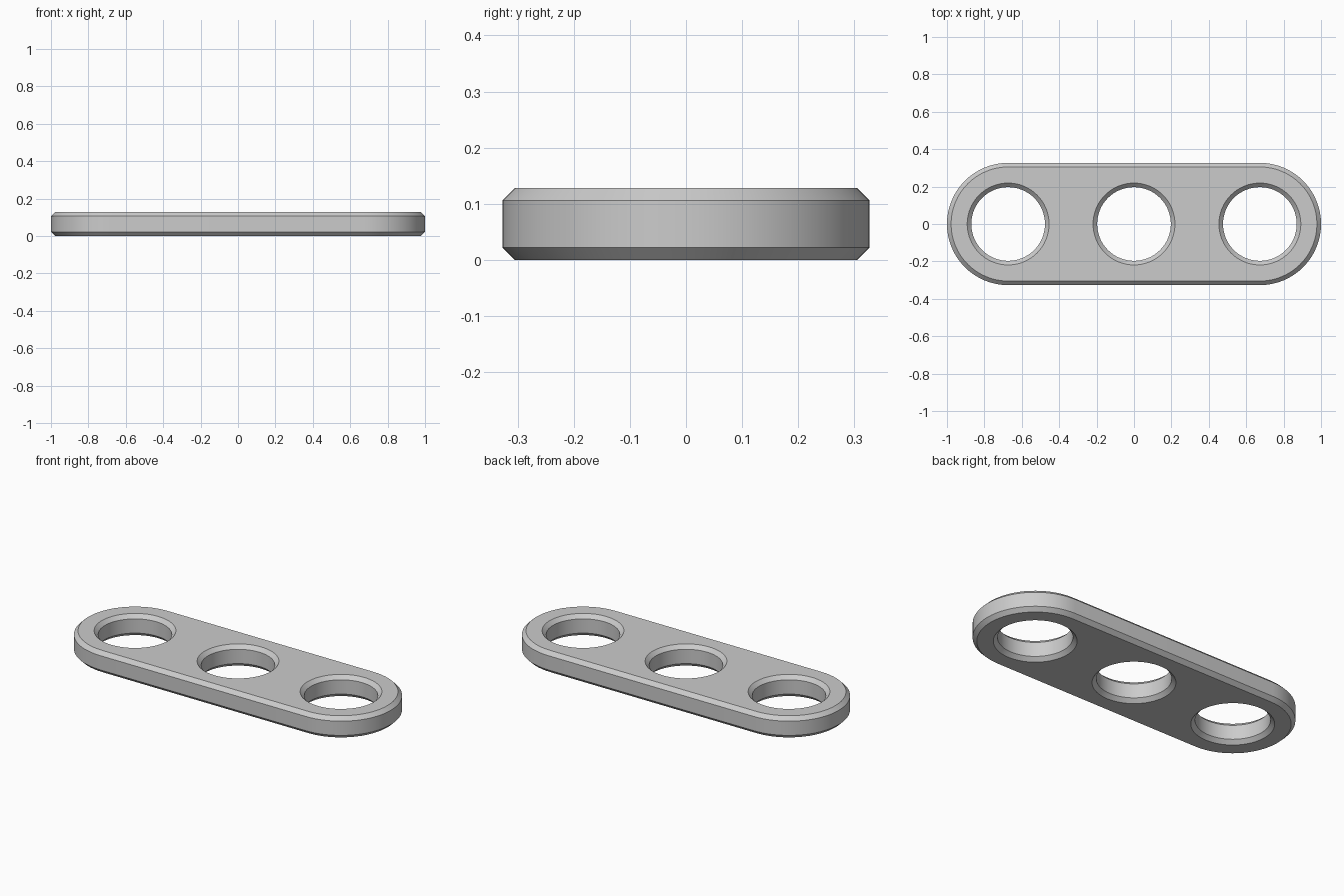
import bpy, bmesh
from math import cos, sin, pi, radians

cube = bpy.data.objects.get("Cube")
if cube:
    bpy.data.objects.remove(cube, do_unlink=True)

HEIGHT = 0.128
CHAMFER = 0.022
END_X = 0.673          # centre of the rounded ends and outer holes
END_R = 0.327
HOLE_R = 0.197
SEGMENTS = 64

grey = bpy.data.materials.new("light grey")
grey.use_nodes = True
colour = (0.6, 0.6, 0.6, 1)
grey.diffuse_color = colour
grey.node_tree.nodes["Principled BSDF"].inputs["Base Color"].default_value = colour


def slot_outline(radius):
    """Rounded bar outline: two half circles joined by straight sides."""
    half = SEGMENTS // 2
    points = []
    for side in (1, -1):
        for i in range(half + 1):
            a = -pi / 2 + pi * i / half
            points.append((side * (END_X + radius * cos(a)), side * radius * sin(a)))
    return points


def circle_outline(cx, radius):
    steps = [2 * pi * i / SEGMENTS for i in range(SEGMENTS)]
    return [(cx + radius * cos(a), radius * sin(a)) for a in steps]


def chamfered_wall(bm, outline, inset):
    """Loft a wall with a chamfer at each end; return its bottom and top edges."""
    levels = ((0, inset), (CHAMFER, 0), (HEIGHT - CHAMFER, 0), (HEIGHT, inset))
    rings = [[bm.verts.new((x, y, z)) for x, y in outline(d)] for z, d in levels]
    n = len(rings[0])
    for low, high in zip(rings, rings[1:]):
        for i in range(n):
            j = (i + 1) % n
            bm.faces.new((low[i], low[j], high[j], high[i]))
    return [[bm.edges.get((r[i], r[(i + 1) % n])) for i in range(n)]
            for r in (rings[0], rings[-1])]


bm = bmesh.new()

# Outer wall and the three hole walls
walls = [chamfered_wall(bm, lambda d: slot_outline(END_R + d), -CHAMFER)]
for cx in (-END_X, 0, END_X):
    walls.append(chamfered_wall(bm, lambda d: circle_outline(cx, HOLE_R + d), CHAMFER))

# Flat bottom and top faces around the holes
for k in (0, 1):
    edges = [e for wall in walls for e in wall[k]]
    bmesh.ops.triangle_fill(bm, use_beauty=True, use_dissolve=False, edges=edges)

bmesh.ops.recalc_face_normals(bm, faces=bm.faces)
mesh = bpy.data.meshes.new("three_hole_bar")
bm.to_mesh(mesh)
bm.free()
mesh.materials.append(grey)

bar = bpy.data.objects.new("three_hole_bar", mesh)
bpy.context.collection.objects.link(bar)
bpy.ops.object.select_all(action="DESELECT")
bar.select_set(True)
bpy.context.view_layer.objects.active = bar
bpy.ops.object.shade_smooth_by_angle(angle=radians(30))
